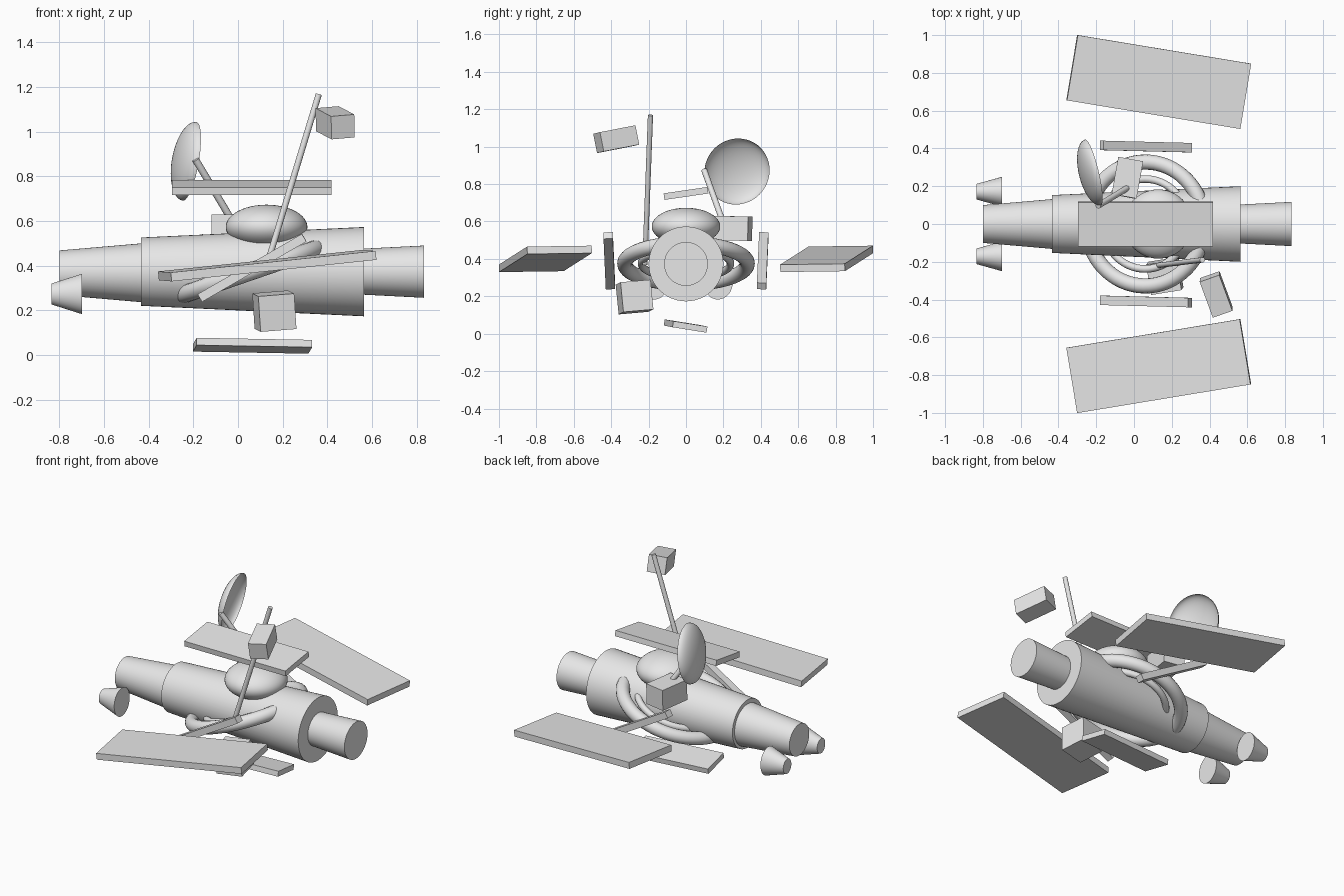
import bpy, bmesh, math
from mathutils import Vector, Matrix

if "Cube" in bpy.data.objects:
    bpy.data.objects.remove(bpy.data.objects["Cube"])

grey = bpy.data.materials.new("light grey")
grey.diffuse_color = (0.8, 0.8, 0.8, 1)
grey.use_nodes = True
grey.node_tree.nodes["Principled BSDF"].inputs["Base Color"].default_value = grey.diffuse_color


def finish(bm, name, matrix, smooth=True):
    bmesh.ops.transform(bm, matrix=matrix, verts=bm.verts)
    me = bpy.data.meshes.new(name)
    bm.to_mesh(me)
    bm.free()
    me.materials.append(grey)
    if smooth:
        for p in me.polygons:
            p.use_smooth = True
        me.set_sharp_from_angle(angle=math.radians(35))
    ob = bpy.data.objects.new(name, me)
    bpy.context.collection.objects.link(ob)
    return ob


def frame(center, x, y):
    """Orthonormal frame from a length direction and a rough width direction."""
    x = Vector(x).normalized()
    z = x.cross(Vector(y)).normalized()
    y = z.cross(x)
    m = Matrix((x, y, z)).transposed().to_4x4()
    return Matrix.Translation(center) @ m


def box(name, center, size, x, y):
    bm = bmesh.new()
    bmesh.ops.create_cube(bm, size=1)
    finish(bm, name, frame(center, x, y) @ Matrix.Diagonal((*size, 1)), False)


def rod(name, a, b, r1, r2, segs=48, squash=1.0):
    """Capped cone from a (radius r1) to b (radius r2)."""
    a, b = Vector(a), Vector(b)
    d = b - a
    bm = bmesh.new()
    bmesh.ops.create_cone(bm, cap_ends=True, segments=segs, radius1=r1, radius2=r2, depth=d.length)
    q = d.to_track_quat('Z', 'Y').to_matrix().to_4x4()
    c = (a + b) / 2
    stretch = Matrix.Diagonal((1, squash, 1, 1))
    finish(bm, name, Matrix.Translation(c) @ stretch @ q)


def ring(name, center, R, r, tilt):
    bm = bmesh.new()
    circ = bmesh.ops.create_circle(bm, segments=16, radius=r)
    bmesh.ops.transform(bm, verts=circ['verts'],
                        matrix=Matrix.Translation((R, 0, 0)) @ Matrix.Rotation(math.pi / 2, 4, 'X'))
    bmesh.ops.spin(bm, geom=bm.verts[:] + bm.edges[:], cent=(0, 0, 0), axis=(0, 0, 1),
                   angle=math.tau, steps=64)
    bmesh.ops.remove_doubles(bm, verts=bm.verts, dist=1e-4)
    bmesh.ops.recalc_face_normals(bm, faces=bm.faces)
    finish(bm, name, Matrix.Translation(center) @ Matrix.Rotation(-tilt, 4, 'Y'))


# hull sections along x
H = 0.373
rod("hull", (-0.435, 0, H), (0.565, 0, H), 0.153, 0.2)
rod("tail_section", (-0.8, 0, H - 0.005), (-0.43, 0, H - 0.005), 0.1, 0.132)
rod("nose_section", (0.56, 0, H), (0.833, 0, H), 0.103, 0.117)

# dome on top
bm = bmesh.new()
bmesh.ops.create_uvsphere(bm, u_segments=48, v_segments=24, radius=1)
finish(bm, "dome", Matrix.Translation((0.128, 0, 0.573)) @ Matrix.Diagonal((0.183, 0.183, 0.1, 1)))

# tilted rings around the hull
ring("outer_ring", (0.06, 0, 0.375), 0.328, 0.04, math.radians(19))
ring("inner_ring", (0.06, 0, 0.375), 0.238, 0.02, math.radians(19))

# mirrored pairs: wings and side bars pitch opposite ways, engines match
for s, side in ((-1, "left"), (1, "right")):
    rod(side + "_engine", (-0.835, s * 0.171, 0.273), (-0.7, s * 0.171, 0.273),
        0.047, 0.09, 48, 0.87)
    box(side + "_wing", (0.131, s * 0.752, 0.4), (0.935, 0.35, 0.04),
        (0.922, -s * 0.152, -s * 0.097), (s * 0.057, 0.347, 0.005))
    box(side + "_bar", (0.063, s * 0.41, 0.39), (0.54, 0.05, 0.04),
        (0.467, 0.012 * -1, -s * 0.27), (0, 1, 0))

# plates above and below
box("top_plate", (0.061, 0, 0.75), (0.714, 0.237, 0.035), (1, 0, 0), (0, 0.24, 0.035))
box("bottom_plate", (0.065, -0.002, 0.041), (0.52, 0.185, 0.033),
    (1, 0.09, -0.018), (-0.09, 1, -0.16))

# equipment boxes
box("lower_box", (0.163, -0.275, 0.196), (0.163, 0.163, 0.16),
    (0.16, 0.026, 0.013), (-0.026, 0.16, 0.014))
box("mast_box", (0.435, -0.373, 1.04), (0.205, 0.11, 0.105),
    (0.07, -0.19, -0.037), (0.1, 0.042, 0.01))
box("dish_base", (-0.035, 0.244, 0.563), (0.134, 0.2, 0.13),
    (0.134, -0.024, 0), (0.03, 0.2, -0.004))

# mast and dish arm
rod("mast", (0.12, -0.22, 0.37), (0.362, -0.19, 1.168), 0.014, 0.014, 16)
rod("dish_arm", (-0.02, 0.2, 0.59), (-0.19, 0.097, 0.875), 0.016, 0.016, 16)

# open dish bowl facing forward
bm = bmesh.new()
bmesh.ops.create_uvsphere(bm, u_segments=48, v_segments=24, radius=1)
bmesh.ops.delete(bm, geom=[v for v in bm.verts if v.co.z > 1e-4], context='VERTS')
aim = Vector((0.96, 0.23, -0.17)).to_track_quat('Z', 'Y').to_matrix().to_4x4()
finish(bm, "dish", Matrix.Translation((-0.217, 0.273, 0.867)) @ aim
       @ Matrix.Diagonal((0.179, 0.179, 0.07, 1)))
